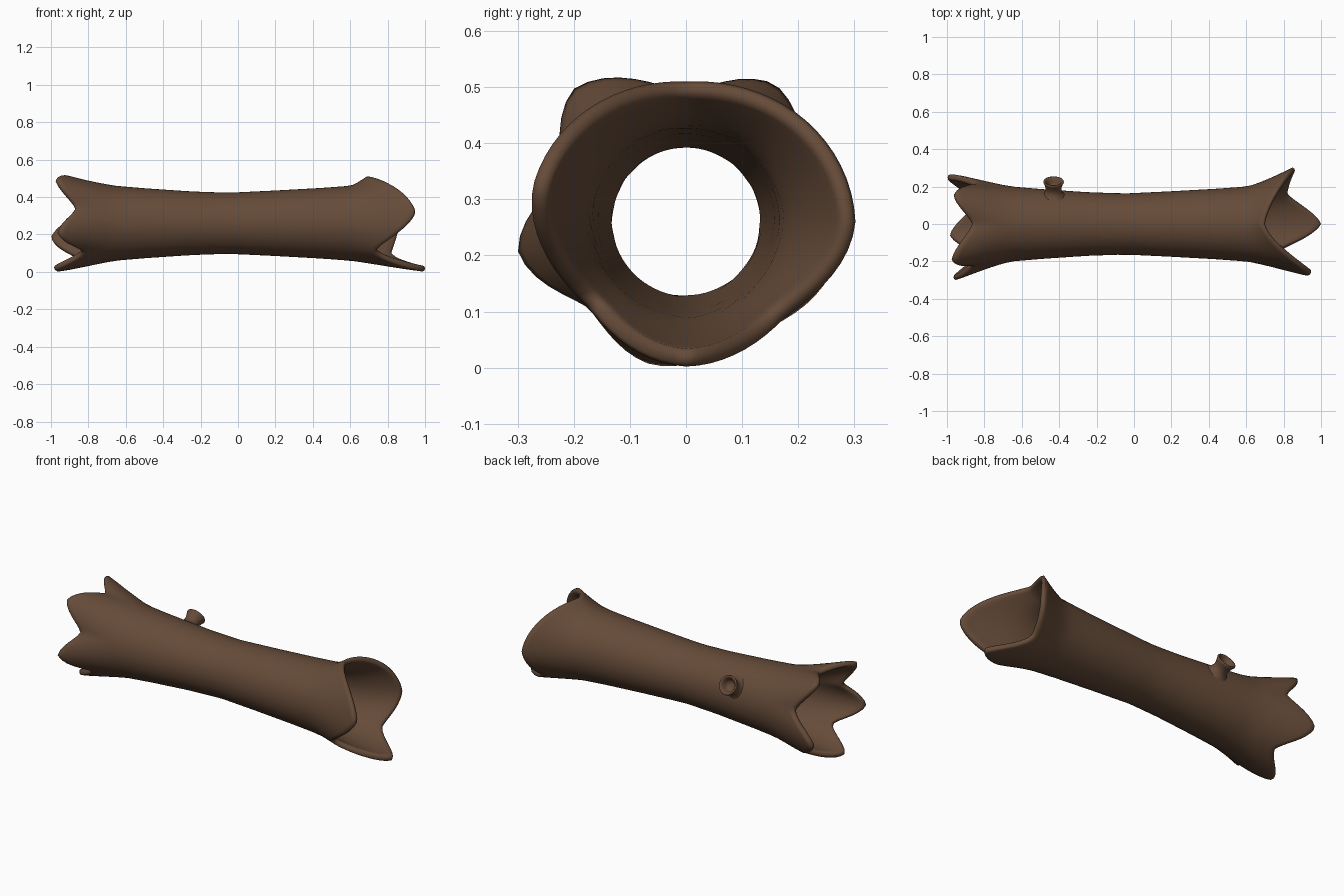
import bpy, bmesh
from math import cos, sin, radians, pi
from mathutils import Matrix, Vector

if "Cube" in bpy.data.objects:
    bpy.data.objects.remove(bpy.data.objects["Cube"])

ZC = 0.26      # height of the log axis
N = 72         # sides around
WALL = 0.032

bark = bpy.data.materials.new("bark_brown")
bark.diffuse_color = (0.13, 0.07, 0.04, 1)
bark.use_nodes = True
bark.node_tree.nodes["Principled BSDF"].inputs["Base Color"].default_value = bark.diffuse_color

# Radius of the trunk along its length
TRUNK = [(-1.0, .235), (-.85, .215), (-.7, .204), (-.5, .187), (-.25, .17), (-.05, .163),
         (.2, .175), (.45, .189), (.65, .204), (1.0, .225)]
# Jagged ends: (angle in degrees from +y towards +z, x of edge, radius of edge)
RIGHT = [(0, .86, .302), (90, .70, .25), (167, .95, .28), (221, .74, .232),
         (270, 1.0, .258), (315, .82, .245)]
LEFT = [(20, -.85, .232), (57, -.965, .292), (90, -.865, .232), (130, -.975, .31),
        (160, -.87, .24), (190, -.965, .304), (222, -.835, .232), (256, -.985, .262),
        (300, -.85, .235), (343, -1.0, .275)]


def trunk_radius(x):
    for (x0, r0), (x1, r1) in zip(TRUNK, TRUNK[1:]):
        if x <= x1:
            return r0 + (r1 - r0) * (x - x0) / (x1 - x0)
    return TRUNK[-1][1]


def edge(points, deg):
    # Eased interpolation around a jagged rim
    ring = points + [(points[0][0] + 360,) + points[0][1:]]
    if deg < ring[0][0]:
        deg += 360
    for a, b in zip(ring, ring[1:]):
        if a[0] <= deg <= b[0]:
            t = (deg - a[0]) / (b[0] - a[0])
            t = 0.35 * t + 0.65 * t * t * (3 - 2 * t)
            return a[1] + (b[1] - a[1]) * t, a[2] + (b[2] - a[2]) * t


def smooth_object(name, bm):
    bmesh.ops.recalc_face_normals(bm, faces=bm.faces)
    me = bpy.data.meshes.new(name)
    bm.to_mesh(me)
    bm.free()
    me.materials.append(bark)
    ob = bpy.data.objects.new(name, me)
    bpy.context.collection.objects.link(ob)
    for p in me.polygons:
        p.use_smooth = True
    return ob


def bridge(bm, a, b):
    n = len(a)
    for i in range(n):
        bm.faces.new((a[i], a[(i + 1) % n], b[(i + 1) % n], b[i]))


# Hollow log: one closed wall section per angle, bridged round the axis
def wall_section(deg):
    xr, rr = edge(RIGHT, deg)
    xl, rl = edge(LEFT, deg)
    lip = 0.012
    a, b = xl + lip, xr - lip
    outer = []
    steps = [-1 + 2 * i / 32 for i in range(33)]
    for s in steps:
        s = sin(s * pi / 2) * .6 + s * .4
        x = a + (b - a) * (s + 1) / 2
        r = trunk_radius(x)
        if x > .6:
            r += (rr - r) * ((x - .6) / (b - .6)) ** 1.4
        elif x < -.65:
            r += (rl - r) * ((x + .65) / (a + .65)) ** 1.4
        outer.append((x, r))
    inner = [(x, r - WALL) for x, r in reversed(outer)]
    right = [(xr - .003, rr - .006), (xr, rr - WALL / 2), (xr - .003, rr - WALL + .006)]
    left = [(xl + .003, rl - WALL + .006), (xl, rl - WALL / 2), (xl + .003, rl - .006)]
    return outer + right + inner + left


bm = bmesh.new()
cols = []
for i in range(N):
    deg = 360 * i / N
    c, s = cos(radians(deg)), sin(radians(deg))
    cols.append([bm.verts.new((x, r * c, ZC + r * s)) for x, r in wall_section(deg)])
for i in range(N):
    bridge(bm, cols[i], cols[(i + 1) % N])
smooth_object("hollow_log", bm)

# Branch stub: flared cup standing out of the upper back side
CUP = [(.064, .172), (.050, .186), (.042, .203), (.043, .222), (.050, .243), (.055, .254),
       (.053, .260), (.047, .260), (.040, .252), (.033, .235), (.028, .222), (.012, .216)]
bm = bmesh.new()
rings = [[bm.verts.new((r * cos(2 * pi * k / 24), r * sin(2 * pi * k / 24), h))
          for k in range(24)] for r, h in CUP]
for a, b in zip(rings, rings[1:]):
    bridge(bm, a, b)
bm.faces.new(rings[-1])
axis = Vector((0, cos(radians(28)), sin(radians(28))))
turn = axis.to_track_quat('Z', 'X').to_matrix().to_4x4()
bm.transform(Matrix.Translation((-.43, 0, ZC)) @ turn)
smooth_object("branch_stub", bm)
